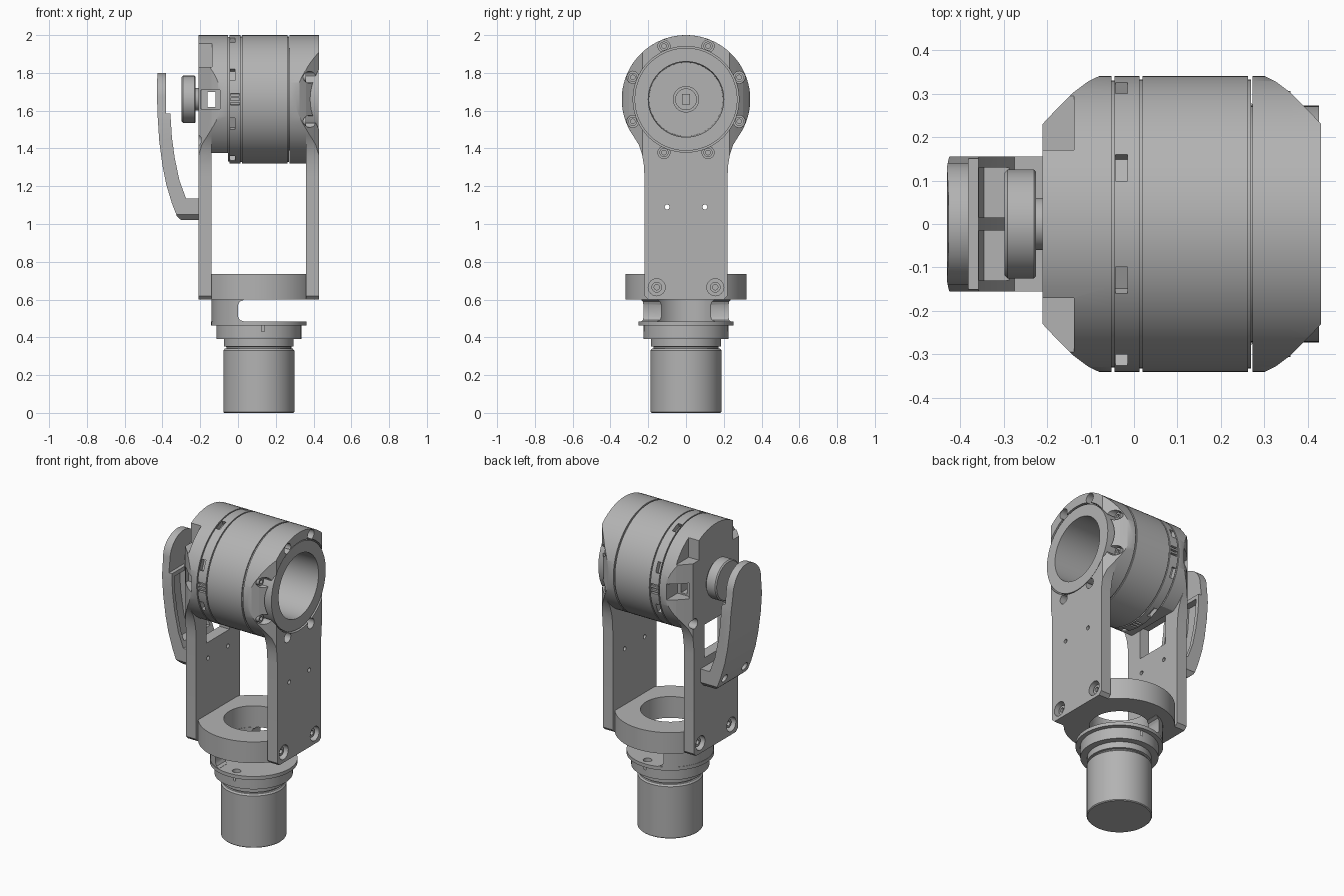
import bpy, bmesh
from math import sin, cos, pi, radians, sqrt
from mathutils import Matrix, Vector

if "Cube" in bpy.data.objects:
    bpy.data.objects.remove(bpy.data.objects["Cube"], do_unlink=True)

grey = bpy.data.materials.new("machined grey")
grey.use_nodes = True
COLOUR = (0.45, 0.45, 0.45, 1)
grey.diffuse_color = COLOUR
grey.node_tree.nodes["Principled BSDF"].inputs["Base Color"].default_value = COLOUR

CX, CZ, R = 0.11, 1.66, 0.34      # column axis, drum axis height, drum radius


def place(axis, a, b, t):
    return {"x": (t, a, b), "y": (a, t, b), "z": (a, b, t)}[axis]


def finish(name, bm):
    bmesh.ops.recalc_face_normals(bm, faces=bm.faces)
    mesh = bpy.data.meshes.new(name)
    bm.to_mesh(mesh)
    bm.free()
    mesh.materials.append(grey)
    obj = bpy.data.objects.new(name, mesh)
    bpy.context.collection.objects.link(obj)
    return obj


def loft(name, rings):
    bm = bmesh.new()
    loops = [[bm.verts.new(p) for p in ring] for ring in rings]
    n = len(loops[0])
    for low, high in zip(loops, loops[1:]):
        for i in range(n):
            j = (i + 1) % n
            bm.faces.new((low[i], low[j], high[j], high[i]))
    bm.faces.new(loops[0])
    bm.faces.new(loops[-1])
    return finish(name, bm)


def prism(name, axis, pts, lo, hi):
    return loft(name, [[place(axis, a, b, t) for a, b in pts] for t in (lo, hi)])


def turned(name, axis, centre, profile, n=72):
    return loft(name, [[place(axis, centre[0] + r * cos(2 * pi * i / n),
                              centre[1] + r * sin(2 * pi * i / n), t)
                        for i in range(n)] for r, t in profile])


def rod(name, axis, centre, r, lo, hi, n=24):
    return turned(name, axis, centre, [(r, lo), (r, hi)], n)


def box(name, x0, x1, y0, y1, z0, z1):
    return prism(name, "z", [(x0, y0), (x1, y0), (x1, y1), (x0, y1)], z0, z1)


def boolean(obj, tools, op="DIFFERENCE"):
    for tool in tools:
        tool.hide_render = True
        mod = obj.modifiers.new("cut", "BOOLEAN")
        mod.operation, mod.solver, mod.object = op, "EXACT", tool
    bpy.context.view_layer.update()
    done = bpy.data.meshes.new_from_object(
        obj.evaluated_get(bpy.context.evaluated_depsgraph_get()))
    obj.modifiers.clear()
    obj.data = done
    for tool in tools:
        bpy.data.objects.remove(tool, do_unlink=True)
    return obj


def polar(r, degrees):
    return r * cos(radians(degrees)), CZ + r * sin(radians(degrees))


# Side outline of an arm: round head flowing into a straight strap
half = [polar(R, d) for d in range(90, -36, -5)]
half += [(0.25, 1.42), (0.232, 1.365), (0.223, 1.31), (0.22, 1.25), (0.22, 0.62), (0.2, 0.6)]
arm_outline = half + [(-y, z) for y, z in reversed(half[1:])]

# Plan outline that tapers the heads towards the outer faces
taper = [(0.32, 0.23), (0.29, 0.262), (0.25, 0.302), (0.215, 0.328), (0.18, 0.345), (0, 0.345)]
BOLTS = [22.5 + 45 * k for k in range(8)]


def side_parts(side, s):
    X = lambda d: CX + s * d      # distance outward from the column axis
    parts = [prism(side + "_arm", "x", arm_outline, X(0.25), X(0.32)),
             turned(side + "_collar", "x", (0, CZ), [(R, X(0.162)), (R, X(0.25))])]
    plan = [(X(d), y) for d, y in taper]
    plan += [(x, -y) for x, y in reversed(plan)]
    for part in parts:
        boolean(part, [prism("plan", "z", plan, 0.5, 2.1)], "INTERSECT")
    arm, collar = parts
    # Small through holes and counterbored mounting bolts
    cuts = [rod("hole", "x", (y, 1.09), 0.013, X(0.2), X(0.4)) for y in (-0.1, 0.1)]
    cuts += [rod("bore", "x", (y, 0.665), 0.045, X(0.275), X(0.4)) for y in (-0.155, 0.155)]
    boolean(arm, cuts)
    for y in (-0.155, 0.155):
        turned(side + "_mount_bolt", "x", (y, 0.665),
               [(0.028, X(0.27)), (0.028, X(0.3)), (0.014, X(0.3)), (0.014, X(0.285))], 24)
    for a in (BOLTS if s > 0 else [-45, -135]):
        c = polar(0.305, a)
        for part in parts:
            boolean(part, [rod("bore", "x", c, 0.032, X(0.225), X(0.4))])
        turned(side + "_head_bolt", "x", c,
               [(0.024, X(0.22)), (0.024, X(0.25)), (0.012, X(0.25)), (0.012, X(0.235))], 20)
    return parts


# Right-hand and left-hand head with strap arms (+x is the open bore side)
arm, collar = side_parts("left", 1)
for part in (arm, collar):
    boolean(part, [rod("seat", "x", (0, CZ), 0.28, 0.25, 0.5, 72)])

arm, collar = side_parts("right", -1)
boolean(arm, [box("window", -0.3, 0, -0.115, 0.115, 1.19, 1.4)])
boolean(collar, [box("flat", -0.142, 0, -0.5, 0.5, 1.2, 1.375)])
for part in (arm, collar):
    cuts = [box("through_slot", -0.162, -0.12, -0.5, 0.5, 1.62, 1.7)]
    for s in (-1, 1):
        y0, y1 = sorted((s * 0.17, s * 0.5))
        cuts.append(box("shoulder", -0.3, -0.138, y0, y1, 1.83, 1.96))
        y0, y1 = sorted((s * 0.22, s * 0.5))
        cuts.append(box("pocket", -0.195, -0.095, y0, y1, 1.61, 1.71))
    boolean(part, cuts)

# Drum with ring grooves, open bore and flush hub rim
drum = turned("drum", "x", (0, CZ), [
    (0.33, -0.053), (0.33, -0.045), (R, -0.045), (R, 0.013), (0.332, 0.013), (0.332, 0.02),
    (R, 0.02), (R, 0.262), (0.332, 0.262), (0.332, 0.269), (0.272, 0.269),
    (0.272, 0.425), (0.2, 0.425), (0.195, -0.02)], 96)
cuts = []


def rim_cut(angle, width, x0, x1, depth):
    tool = box("notch", x0, x1, R - depth, R + 0.05, -width / 2, width / 2)
    tool.data.transform(Matrix.Translation((0, 0, CZ)) @ Matrix.Rotation(radians(angle), 4, "X"))
    cuts.append(tool)


for a in BOLTS:
    rim_cut(a, 0.065, -0.043, -0.015, 0.03)
for a in (0, 180, 270):
    for k in (-1, 0, 1):
        rim_cut(a + 4 * k, 0.012, -0.04, 0.008, 0.015)
boolean(drum, cuts)
bore_boss = turned("bore_boss", "x", (0, CZ), [(0.07, -0.03), (0.07, 0.0), (0.055, 0.0), (0.055, -0.01)], 40)
box("square_drive", -0.03, 0.01, -0.022, 0.022, CZ - 0.028, CZ + 0.028)

# Knob and shaft
turned("knob", "x", (0, CZ), [(0.118, -0.298), (0.125, -0.291), (0.125, -0.23), (0.12, -0.225)])
rod("knob_shaft", "x", (0, CZ), 0.06, -0.23, -0.2, 40)

# Curved lever, hollow inside with a central rib
outer = [(-0.21, 1.02), (-0.3, 1.02), (-0.323, 1.04), (-0.35, 1.11), (-0.38, 1.21), (-0.4, 1.31),
         (-0.417, 1.44), (-0.426, 1.58), (-0.43, 1.72), (-0.426, 1.8)]
inner = [(-0.38, 1.8), (-0.38, 1.585), (-0.358, 1.585), (-0.35, 1.46), (-0.335, 1.35),
         (-0.31, 1.23), (-0.275, 1.135), (-0.21, 1.135)]
lever = prism("lever", "y", outer + inner, -0.155, 0.155)
tongue = [(-0.155, 1.05), (-0.125, 1.02), (0.125, 1.02), (0.155, 1.05), (0.155, 1.55)]
tongue += [(0.14 * cos(pi * i / 24), CZ + 0.14 * sin(pi * i / 24)) for i in range(25)]
tongue += [(-0.155, 1.55)]
boolean(lever, [prism("tongue", "x", tongue, -0.5, -0.1)], "INTERSECT")
hollow = [(-0.345, 1.17), (-0.372, 1.29), (-0.393, 1.43), (-0.4, 1.56),
          (-0.3, 1.56), (-0.3, 1.3), (-0.26, 1.17)]
cuts = [prism("hollow", "y", hollow, y, y + 0.115) for y in (-0.13, 0.015)]
for y in (-0.1, 0.1):
    cuts += [rod("hole", "x", (y, 1.09), 0.013, -0.5, -0.1),
             rod("counterbore", "x", (y, 1.09), 0.025, -0.5, -0.31)]
boolean(lever, cuts)

# Bridge ring between the arms, with the open neck below it
ring = rod("bridge_ring", "z", (CX, 0), 0.32, 0.6, 0.735, 96)
boolean(ring, [box("span", -0.14, 0.36, -1, 1, 0.5, 0.8)], "INTERSECT")
boolean(ring, [rod("bore", "z", (CX, 0), 0.172, 0.5, 0.8, 64)])
neck = rod("neck", "z", (CX, 0), 0.25, 0.48, 0.6, 72)
slot = [(0.5, 0.47), (0.5, 0.61), (0.03, 0.61), (0.03, 0.598), (0.01, 0.59), (0.0, 0.57),
        (0.0, 0.51), (0.01, 0.492), (0.03, 0.485), (0.03, 0.47)]
boolean(neck, [prism("slot", "y", slot, -0.5, 0.5),
               rod("bore", "z", (CX, 0), 0.17, 0.4, 0.7, 64)])

# Stepped flange and base post
flange = turned("flange", "z", (CX, 0), [(0.225, 0.39), (0.225, 0.462), (0.252, 0.462), (0.252, 0.484)])
boolean(flange, [rod("hole", "z", (CX + 0.02, y), 0.025, 0.43, 0.6) for y in (-0.2, 0.2)])
turned("base_post", "z", (CX, 0), [
    (0.183, 0), (0.188, 0.005), (0.188, 0.33), (0.18, 0.34), (0.172, 0.342),
    (0.172, 0.35), (0.185, 0.352), (0.185, 0.395)])

# Smooth round surfaces, keep machined edges sharp
bpy.ops.object.select_all(action="DESELECT")
for obj in bpy.context.collection.objects:
    if obj.type == "MESH" and obj.data.materials and obj.data.materials[0] == grey:
        obj.select_set(True)
        bpy.context.view_layer.objects.active = obj
bpy.ops.object.shade_smooth_by_angle(angle=radians(30))
